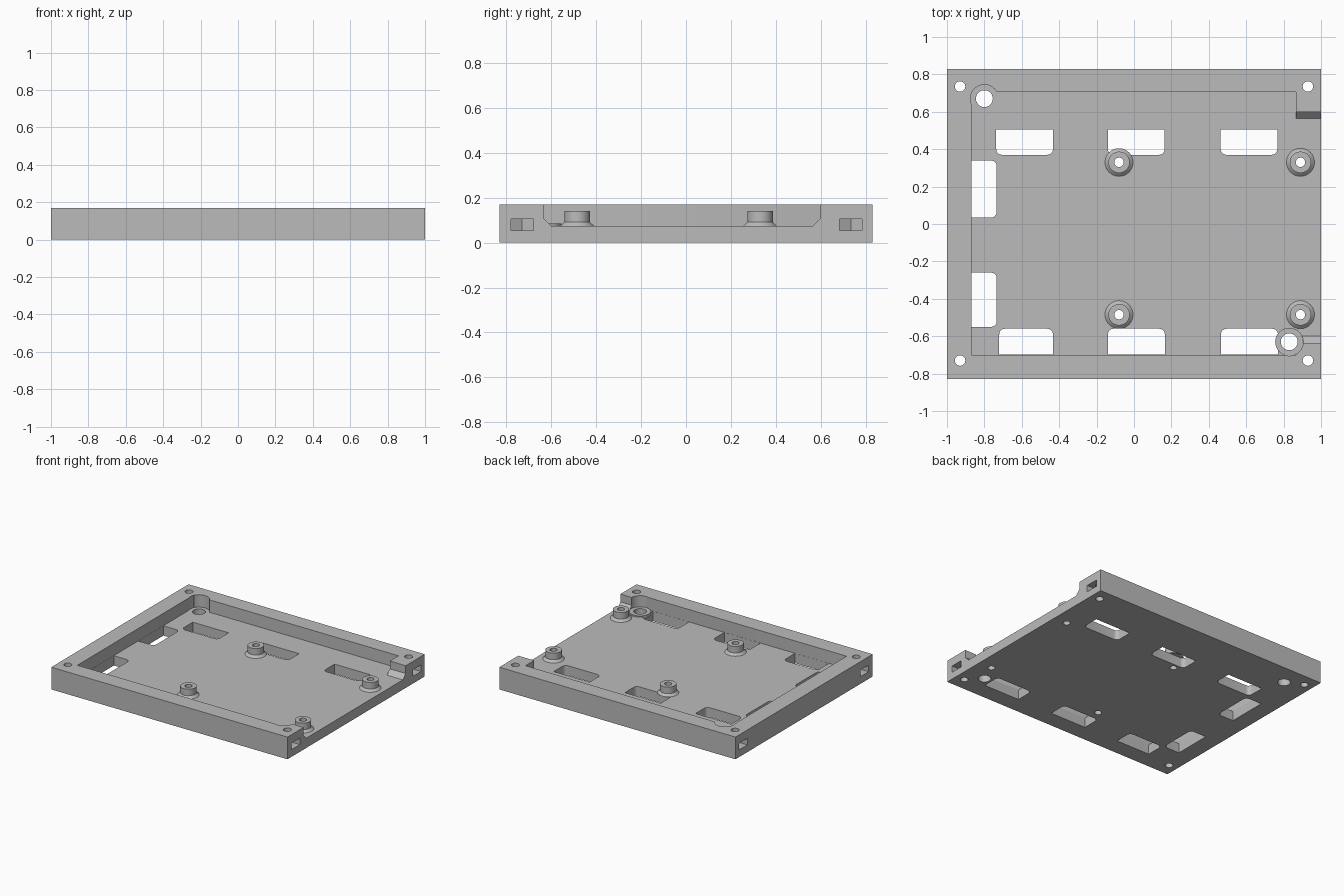
import bpy
import bmesh
from math import cos, sin, pi, radians
from mathutils import Vector

cube = bpy.data.objects.get("Cube")
if cube:
    bpy.data.objects.remove(cube, do_unlink=True)

HALF_Y, HEIGHT, FLOOR = 0.83, 0.17, 0.075
SEGMENTS = 40

grey = bpy.data.materials.new("plain grey")
grey.use_nodes = True
grey.diffuse_color = (0.5, 0.5, 0.5, 1)
grey.node_tree.nodes["Principled BSDF"].inputs["Base Color"].default_value = (0.5, 0.5, 0.5, 1)


def add_object(name, bm):
    bmesh.ops.recalc_face_normals(bm, faces=bm.faces)
    mesh = bpy.data.meshes.new(name)
    bm.to_mesh(mesh)
    bm.free()
    mesh.materials.append(grey)
    obj = bpy.data.objects.new(name, mesh)
    bpy.context.collection.objects.link(obj)
    return obj


def prism(name, outline, low, high, along_x=False):
    """Extrude a flat outline along z, or a (y, z) outline along x."""
    place = (lambda a, b, t: (t, a, b)) if along_x else (lambda a, b, t: (a, b, t))
    bm = bmesh.new()
    face = bm.faces.new([bm.verts.new(place(a, b, low)) for a, b in outline])
    moved = bmesh.ops.extrude_face_region(bm, geom=[face])["geom"]
    bmesh.ops.translate(bm, vec=place(0, 0, high - low),
                        verts=[v for v in moved if isinstance(v, bmesh.types.BMVert)])
    return add_object(name, bm)


def rectangle(x0, x1, y0, y1):
    return [(x0, y0), (x1, y0), (x1, y1), (x0, y1)]


def arc(x, y, r, start=0, sweep=2 * pi, steps=SEGMENTS, closed=True):
    count = steps if closed else steps + 1
    return [(x + r * cos(start + sweep * i / steps),
             y + r * sin(start + sweep * i / steps)) for i in range(count)]


def lathe(name, profile, x, y):
    """Turn a closed (radius, z) profile into a ring about a vertical axis."""
    bm = bmesh.new()
    rings = [[bm.verts.new((px, py, z)) for px, py in arc(x, y, r)] for r, z in profile]
    for k, ring in enumerate(rings):
        after = rings[(k + 1) % len(rings)]
        for i in range(SEGMENTS):
            j = (i + 1) % SEGMENTS
            bm.faces.new((ring[i], ring[j], after[j], after[i]))
    return add_object(name, bm)


def vent_outline(x, y, angle, length, depth, r=0.03):
    """Slot with a square back edge at (x, y) and two rounded front corners."""
    h = length / 2
    local = [(-h, 0), (h, 0)]
    local += arc(h - r, depth - r, r, 0, pi / 2, 6, False)
    local += arc(r - h, depth - r, r, pi / 2, pi / 2, 6, False)
    c, s = cos(radians(angle)), sin(radians(angle))
    return [(x + a * c - b * s, y + a * s + b * c) for a, b in local]


tray = prism("tray", rectangle(-1, 1, -HALF_Y, HALF_Y), 0, HEIGHT)
cutters = []


def cut(*args, **kwargs):
    cutters.append(prism("cutter", *args, **kwargs))


# Main recess and the chamfered opening through the right wall
cut(rectangle(-0.87, 0.865, -0.70, 0.705), FLOOR, 0.3)
cut([(-0.60, FLOOR), (0.565, FLOOR), (0.60, 0.11), (0.60, 0.3), (-0.635, 0.3), (-0.635, 0.11)],
    0.80, 1.1, along_x=True)

# Round clearances and large screw holes in opposite corners
LARGE_HOLES = [(-0.80, 0.67), (0.83, -0.63)]
for x, y in LARGE_HOLES:
    cut(arc(x, y, 0.075), FLOOR, 0.3)
    cut(arc(x, y, 0.045), -0.1, 0.12)

# Vent slots along the back, front and left
for x in (-0.585, 0.0125, 0.615):
    cut(vent_outline(x, 0.505, 180, 0.303, 0.135), -0.1, 0.1)
for x, length in ((-0.577, 0.287), (0.0125, 0.305), (0.617, 0.305)):
    cut(vent_outline(x, -0.699, 0, length, 0.139), -0.1, 0.1)
for y, length in ((0.187, 0.305), (-0.405, 0.29)):
    cut(vent_outline(-0.869, y, -90, length, 0.135), -0.1, 0.1)

# Corner bolt holes with nut pockets entering from the sides
for side in (-1, 1):
    for y in (-0.73, 0.735):
        cut(arc(side * 0.93, y, 0.028), -0.1, 0.3)
        nut = [(1.1, -0.05), (1.1, 0.05), (0.901, 0.05), (0.872, 0), (0.901, -0.05)]
        cut([(side * a, y + b) for a, b in nut], 0.055, 0.105, along_x=False)

# Bores under the standoffs
STANDOFFS = [(x, y) for x in (-0.08, 0.89) for y in (-0.485, 0.33)]
for x, y in STANDOFFS:
    cut(arc(x, y, 0.025), -0.1, 0.12)

# Apply the cuts and discard the cutters
for cutter in cutters:
    modifier = tray.modifiers.new("cut", "BOOLEAN")
    modifier.operation = "DIFFERENCE"
    modifier.solver = "EXACT"
    modifier.object = cutter
    cutter.hide_render = True
bpy.context.view_layer.update()
evaluated = tray.evaluated_get(bpy.context.evaluated_depsgraph_get())
finished = bpy.data.meshes.new_from_object(evaluated)
tray.modifiers.clear()
tray.data = finished
for cutter in cutters:
    bpy.data.objects.remove(cutter, do_unlink=True)

# Standoffs with flared feet
parts = [tray]
for number, (x, y) in enumerate(STANDOFFS, 1):
    profile = [(0.025, FLOOR), (0.075, FLOOR), (0.057, 0.092), (0.057, 0.142), (0.025, 0.142)]
    parts.append(lathe(f"standoff_{number}", profile, x, y))

# Low collar around the front screw hole
collar = [(0.045, 0.06), (0.075, 0.06), (0.075, 0.085), (0.045, 0.085)]
parts.append(lathe("screw_collar", collar, *LARGE_HOLES[1]))

# Smooth the round walls, keep the edges crisp
bpy.ops.object.select_all(action="DESELECT")
for part in parts:
    part.select_set(True)
bpy.context.view_layer.objects.active = tray
bpy.ops.object.shade_smooth_by_angle(angle=radians(25))
